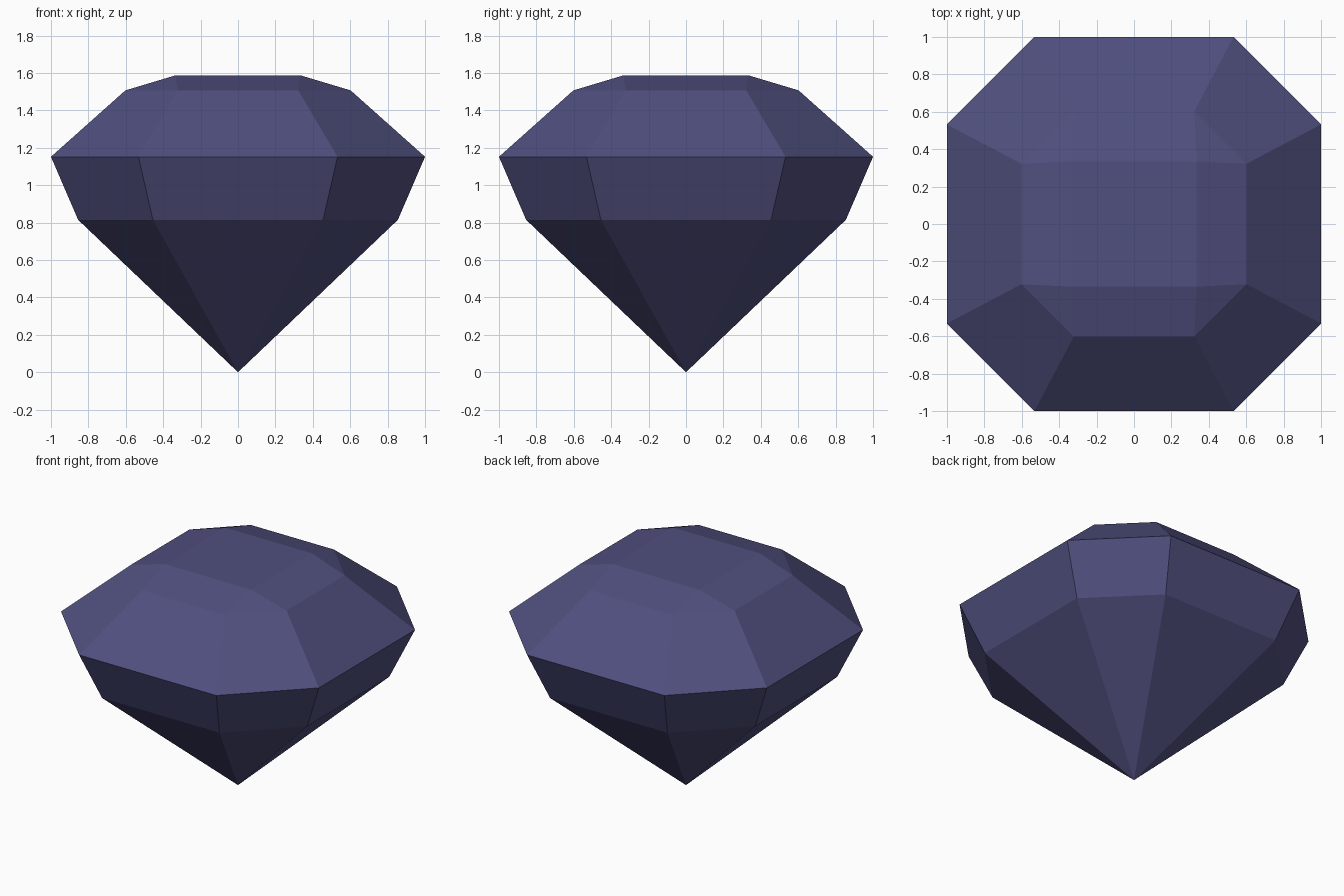
import bpy
import bmesh

# Clear the default cube
cube = bpy.data.objects.get("Cube")
if cube:
    bpy.data.objects.remove(cube, do_unlink=True)

# Single violet-blue gem colour
violet = bpy.data.materials.new("dusky_violet")
violet.use_nodes = True
color = (0.08, 0.078, 0.21, 1.0)
violet.diffuse_color = color
violet.node_tree.nodes["Principled BSDF"].inputs["Base Color"].default_value = color


def octagon(bm, half, side, z):
    """Square of half-width `half` with cut corners; flat sides run -side..side."""
    points = [(half, -side), (half, side), (side, half), (-side, half),
              (-half, side), (-half, -side), (-side, -half), (side, -half)]
    return [bm.verts.new((x, y, z)) for x, y in points]


# Gem levels from the bottom point to the square table: half width, side, height
levels = [
    (0.0, 0.0, 0.0),         # bottom point
    (0.855, 0.455, 0.815),   # lower break
    (1.0, 0.532, 1.152),     # girdle
    (0.602, 0.322, 1.507),   # upper break
    (0.335, 0.335, 1.587),   # square table
]

bm = bmesh.new()
rings = [octagon(bm, *level) for level in levels]

# Facets between neighbouring levels, then the flat table
for low, high in zip(rings, rings[1:]):
    for i in range(8):
        j = (i + 1) % 8
        bm.faces.new((low[i], low[j], high[j], high[i]))
bm.faces.new(rings[-1])

# Merge the coincident corners at the point and the table
bmesh.ops.remove_doubles(bm, verts=bm.verts[:], dist=0.0005)
bmesh.ops.recalc_face_normals(bm, faces=bm.faces[:])

mesh = bpy.data.meshes.new("gem")
bm.to_mesh(mesh)
bm.free()
mesh.materials.append(violet)
gem = bpy.data.objects.new("gem", mesh)
bpy.context.collection.objects.link(gem)
